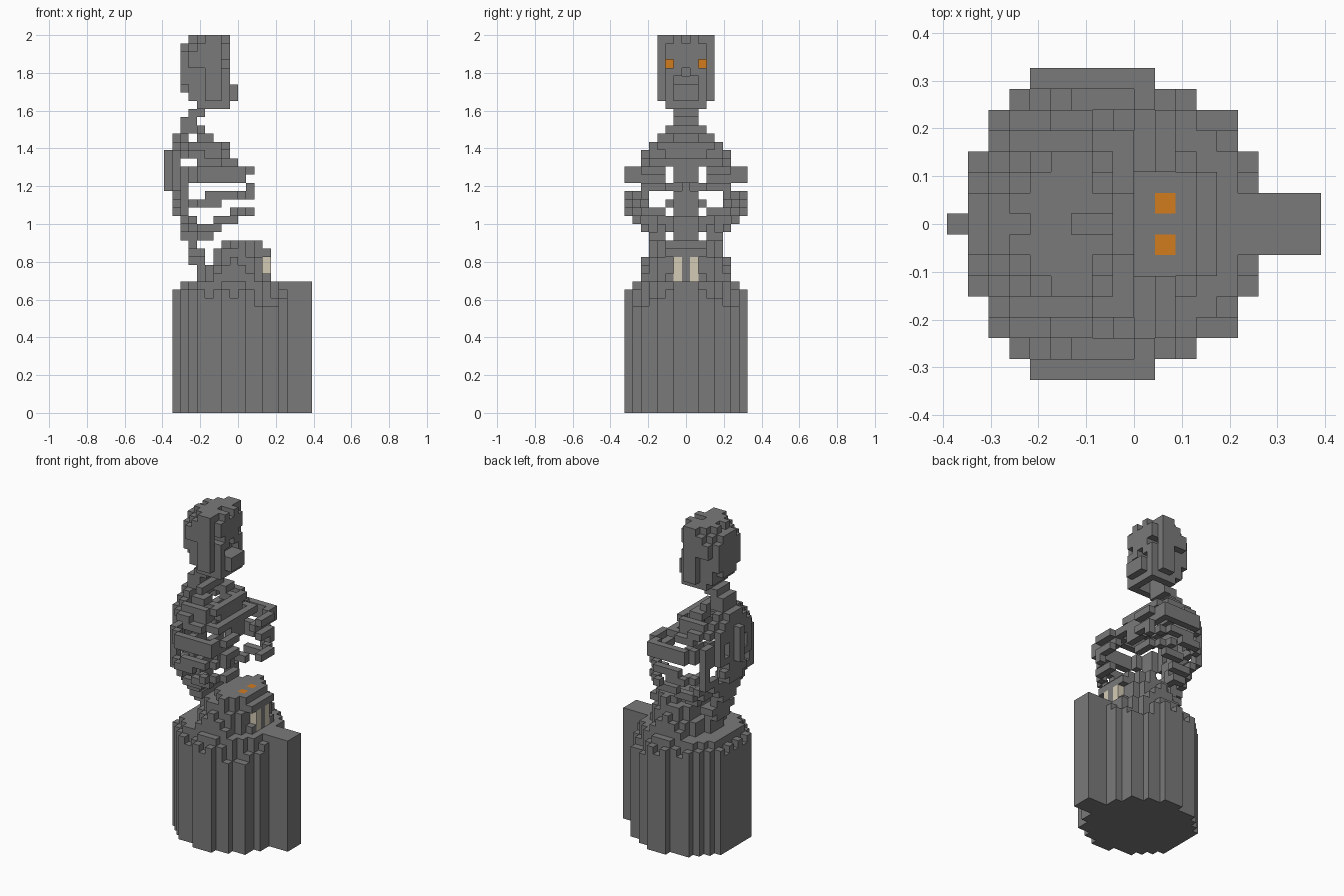
import bpy, bmesh
from mathutils import Vector

if "Cube" in bpy.data.objects:
    bpy.data.objects.remove(bpy.data.objects["Cube"])

S = 2 / 46  # edge of one block
parts = {}  # name -> (set of cells, material)


def material(name, rgb):
    m = bpy.data.materials.new(name)
    m.use_nodes = True
    m.diffuse_color = (*rgb, 1)
    m.node_tree.nodes["Principled BSDF"].inputs["Base Color"].default_value = (*rgb, 1)
    return m


stone = material("grey stone", (0.195, 0.195, 0.195))
amber = material("amber eye", (0.65, 0.2, 0.013))
ivory = material("ivory tooth", (0.66, 0.6, 0.47))


def box(i, j, k):
    """Cells in inclusive ranges."""
    return {(a, b, c) for a in range(i[0], i[1] + 1)
            for b in range(j[0], j[1] + 1) for c in range(k[0], k[1] + 1)}


def wide(i, half, k):
    return box(i, (-half, half), k)


def mirror(cells):
    return cells | {(a, -b, c) for a, b, c in cells}


def stroke(points, thick=1):
    """Blocks along a path, repeated on the other side."""
    cells = set()
    for p, q in zip(points, points[1:]):
        p, q = Vector(p), Vector(q)
        n = max(1, int(max(abs(v) for v in q - p)))
        for t in range(n + 1):
            a, b, c = (round(v) for v in p.lerp(q, t / n))
            cells |= {(a, b, c + h) for h in range(thick)}
    return mirror(cells)


# Round pedestal with a ragged, stepped rim
spans = [(1, 14), (1, 14), (1, 14), (1, 14), (2, 13), (3, 13), (4, 11), (7, 9)]
plan = {(i, j) for j in range(-7, 8)
        for i in range(spans[abs(j)][0], spans[abs(j)][1] + 1)}


def is_rim(i, j):
    return any((i + a, j + b) not in plan for a, b in ((1, 0), (-1, 0), (0, 1), (0, -1)))


pedestal = set()
for i, j in plan:
    top = 15
    if is_rim(i, j):
        top = 13 if (i + abs(j)) % 2 else 14
        if i >= 11 and abs(j) >= 5:
            top = 12
    pedestal |= box((i, i), (j, j), (0, top))
parts["pedestal"] = (pedestal, stone)
parts["pedestal_block"] = (wide((14, 17), 1, (0, 15)), stone)

# Fanged head resting on the pedestal
beast = wide((6, 10), 5, (16, 16))
for n, half in enumerate((3, 4, 5, 5, 5, 4, 3)):
    beast |= wide((5 + n, 5 + n), half, (16, 17))
for n, half in enumerate((3, 4, 5, 4, 4, 3)):
    beast |= wide((6 + n, 6 + n), half, (18, 18))
for n, half in enumerate((3, 4, 4, 4, 3, 2, 2)):
    beast |= wide((6 + n, 6 + n), half, (19, 19))
for n, half in enumerate((2, 3, 4, 3, 2)):
    beast |= wide((7 + n, 7 + n), half, (20, 20))
beast |= wide((12, 12), 2, (16, 16)) | wide((12, 12), 0, (17, 18))
fangs = mirror(box((12, 12), (1, 1), (16, 18)))
beast_eyes = mirror({(10, 1, 20)})
beast -= fangs | beast_eyes
parts["beast_head"] = (beast, stone)
parts["beast_fangs"] = (fangs, ivory)
parts["beast_eyes"] = (beast_eyes, amber)

# Bent spine and neck: (first i, last i, half width, first k, last k)
spine = set()
for a, b, half, lo, hi in (
        (4, 4, 1, 16, 18), (3, 3, 1, 18, 20), (3, 4, 2, 19, 19), (2, 3, 1, 21, 23),
        (1, 2, 1, 24, 26), (1, 1, 1, 27, 32), (0, 0, 0, 27, 31), (2, 2, 0, 27, 29),
        (1, 2, 1, 33, 33), (2, 4, 1, 34, 34), (2, 3, 1, 35, 35), (3, 4, 1, 36, 36)):
    spine |= wide((a, b), half, (lo, hi))
parts["spine"] = (spine, stone)

# Breastbone
parts["breastbone"] = (wide((7, 7), 1, (30, 32)) | wide((8, 8), 1, (28, 30)), stone)

# Collar bones and shoulder blades
parts["collar_bones"] = (stroke([(3, 1, 34), (4, 2, 34), (4, 3, 33), (5, 3, 33),
                                 (5, 4, 32), (7, 3, 32), (7, 1, 31)])
                         | stroke([(4, 2, 33), (5, 2, 33), (5, 2, 32), (6, 2, 32)]), stone)
parts["shoulder_blades"] = (stroke([(2, 1, 33), (2, 2, 33), (2, 3, 32), (4, 4, 32)])
                            | stroke([(1, 1, 32), (1, 2, 32), (2, 2, 32)]), stone)

# Rib pairs, from the top down
parts["ribs_first"] = (stroke([(1, 1, 31), (1, 3, 31), (2, 4, 31), (3, 5, 31), (4, 5, 31)])
                       | stroke([(4, 5, 30), (6, 5, 30), (8, 4, 30), (8, 2, 30)])
                       | stroke([(4, 5, 31), (6, 4, 31), (7, 2, 31)]), stone)
parts["ribs_second"] = (stroke([(1, 1, 30), (1, 3, 30), (1, 3, 28), (2, 5, 28),
                                (4, 7, 28), (9, 7, 28)], 2)
                        | stroke([(9, 6, 28), (9, 6, 29), (10, 5, 29), (10, 3, 29)])
                        | stroke([(9, 5, 28), (9, 3, 28)]), stone)
parts["ribs_third"] = (stroke([(1, 1, 27), (1, 3, 27), (2, 4, 27), (2, 5, 27), (2, 5, 26),
                               (2, 5, 25), (3, 6, 25), (4, 7, 25), (6, 7, 25)])
                       | stroke([(5, 7, 26), (8, 7, 26), (9, 6, 26), (10, 5, 26),
                                 (10, 5, 27), (10, 3, 27)]), stone)
parts["ribs_fourth"] = (stroke([(1, 1, 25), (1, 2, 25), (2, 3, 24), (2, 5, 24), (3, 5, 23)])
                        | stroke([(2, 1, 23), (2, 3, 23), (3, 4, 23), (3, 5, 23),
                                  (4, 5, 22), (6, 5, 22), (6, 6, 23), (8, 6, 23)])
                        | stroke([(8, 7, 24), (10, 5, 24), (10, 3, 24)]), stone)
parts["ribs_fifth"] = (stroke([(2, 1, 22), (2, 2, 22), (3, 3, 22), (3, 4, 22), (4, 4, 21),
                               (5, 4, 21), (5, 3, 21), (5, 3, 22)]), stone)

# Skull with rounded crown, temples, deep sockets, nose gap and open mouth
skull = wide((2, 2), 2, (40, 43)) | wide((3, 6), 3, (40, 43)) | wide((7, 7), 2, (39, 44))
skull |= wide((2, 2), 1, (39, 44)) | wide((3, 6), 2, (38, 45)) | wide((4, 6), 3, (44, 44))
skull |= wide((5, 6), 3, (38, 45)) | wide((4, 7), 2, (37, 37)) | wide((7, 7), 2, (38, 38))
skull |= wide((7, 7), 1, (45, 45)) | wide((8, 8), 1, (38, 39))
skull -= wide((3, 3), 0, (45, 45)) | mirror(box((3, 3), (2, 2), (45, 45)))
skull -= wide((6, 7), 0, (45, 45)) | wide((6, 7), 0, (41, 41)) | wide((7, 7), 1, (40, 40))
skull -= mirror(box((5, 7), (2, 2), (42, 42)) | box((3, 4), (3, 3), (40, 41)))
skull -= wide((5, 6), 1, (37, 38))
parts["skull"] = (skull, stone)
parts["skull_eyes"] = (mirror({(5, 2, 42)}), amber)

# Turn the blocks into meshes, leaving out faces hidden between blocks
SIDES = [Vector(d) for d in ((1, 0, 0), (-1, 0, 0), (0, 1, 0), (0, -1, 0), (0, 0, 1), (0, 0, -1))]
solid = set().union(*(cells for cells, mat in parts.values()))
origin = Vector((-8.5, 0, 0.5))


def build(name, cells, mat):
    bm = bmesh.new()
    corners = {}
    for cell in sorted(cells):
        for d in SIDES:
            if tuple(int(c + s) for c, s in zip(cell, d)) in solid:
                continue
            u = Vector((d.y, d.z, d.x))
            v = d.cross(u)
            mid = Vector(cell) + origin + d / 2
            ring = []
            for a, b in ((-1, -1), (1, -1), (1, 1), (-1, 1)):
                p = mid + (u * a + v * b) / 2
                key = tuple(round(c * 2) for c in p)
                if key not in corners:
                    corners[key] = bm.verts.new(p * S)
                ring.append(corners[key])
            bm.faces.new(ring)
    mesh = bpy.data.meshes.new(name)
    bm.to_mesh(mesh)
    bm.free()
    mesh.materials.append(mat)
    bpy.context.scene.collection.objects.link(bpy.data.objects.new(name, mesh))


for name, (cells, mat) in parts.items():
    build(name, cells, mat)
